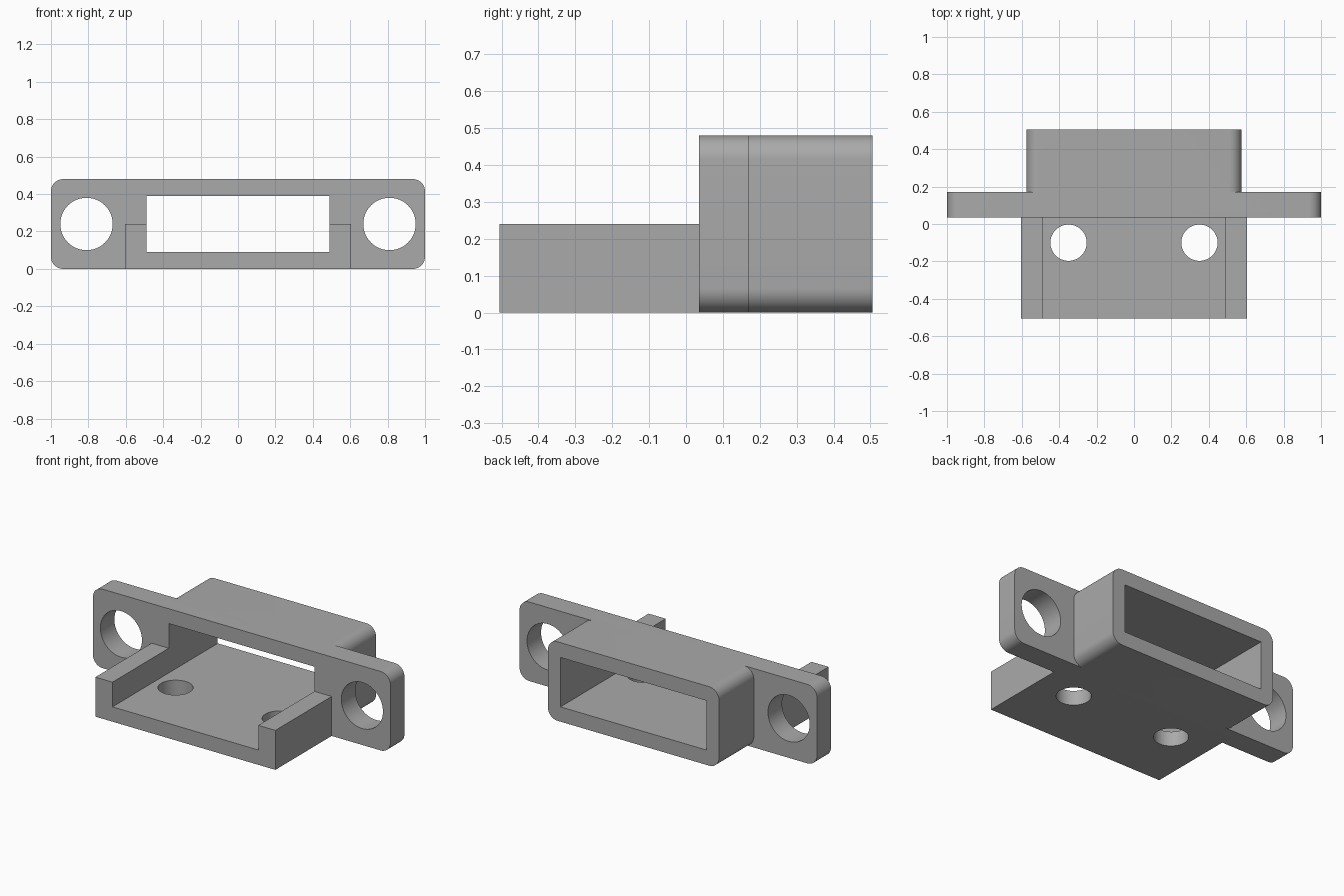
import bpy, bmesh
from math import cos, sin, pi, radians

if "Cube" in bpy.data.objects:
    bpy.data.objects.remove(bpy.data.objects["Cube"], do_unlink=True)

grey = bpy.data.materials.new("plain grey")
grey.use_nodes = True
colour = (0.4, 0.4, 0.4, 1)
grey.diffuse_color = colour
grey.node_tree.nodes["Principled BSDF"].inputs["Base Color"].default_value = colour

HEIGHT = 0.48
MID = HEIGHT / 2
FLOOR = 0.09
BACK = 0.505
PLATE_FRONT, PLATE_BACK = 0.035, 0.17


def prism(name, points, start, end, axis="Y"):
    """Extrude a closed outline along Y (points are x, z) or Z (points are x, y)."""
    def place(a, b, c):
        return (a, c, b) if axis == "Y" else (a, b, c)
    bm = bmesh.new()
    face = bm.faces.new([bm.verts.new(place(a, b, start)) for a, b in points])
    result = bmesh.ops.extrude_face_region(bm, geom=[face])
    shift = place(0, 0, end - start)
    bmesh.ops.translate(bm, vec=shift,
                        verts=[v for v in result["geom"] if isinstance(v, bmesh.types.BMVert)])
    bmesh.ops.recalc_face_normals(bm, faces=bm.faces)
    mesh = bpy.data.meshes.new(name)
    bm.to_mesh(mesh)
    bm.free()
    mesh.materials.append(grey)
    obj = bpy.data.objects.new(name, mesh)
    bpy.context.collection.objects.link(obj)
    return obj


def circle(x, y, radius, count=64):
    return [(x + radius * cos(2 * pi * i / count), y + radius * sin(2 * pi * i / count))
            for i in range(count)]


def rounded(half_width, radius, steps=10):
    """Rounded rectangle of the full height, standing on the ground."""
    points = []
    for corner, (sx, sz) in enumerate([(1, 1), (-1, 1), (-1, -1), (1, -1)]):
        for i in range(steps + 1):
            a = (corner + i / steps) * pi / 2
            points.append((sx * (half_width - radius) + radius * cos(a),
                           MID + sz * (MID - radius) + radius * sin(a)))
    return points


def combine(body, tool, operation):
    mod = body.modifiers.new(operation.title(), "BOOLEAN")
    mod.object = tool
    mod.operation = operation
    mod.solver = "EXACT"
    bpy.context.view_layer.objects.active = body
    bpy.ops.object.modifier_apply(modifier=mod.name)
    bpy.data.objects.remove(tool, do_unlink=True)


# Mounting flange with rounded ends
body = prism("connector_housing", rounded(1.0, 0.065), PLATE_FRONT, PLATE_BACK)

# Rear sleeve and front tray
combine(body, prism("rear_sleeve", rounded(0.575, 0.065), 0.1, BACK), "UNION")
tray = [(-0.605, 0), (0.605, 0), (0.605, MID), (-0.605, MID)]
combine(body, prism("front_tray", tray, -BACK, 0.1), "UNION")

# Rectangular passage through the sleeve, and the open channel of the tray
W = 0.49
window = [(-W, FLOOR), (W, FLOOR), (W, 0.39), (-W, 0.39)]
combine(body, prism("passage_cutter", window, -0.6, 0.6), "DIFFERENCE")

# Screw holes in the flange and in the tray floor
for side in (-1, 1):
    combine(body, prism("flange_hole", circle(side * 0.81, MID, 0.14), -0.1, 0.3), "DIFFERENCE")
    combine(body, prism("floor_hole", circle(side * 0.35, -0.1, 0.097), -0.1, 0.3, "Z"),
            "DIFFERENCE")

body.select_set(True)
bpy.context.view_layer.objects.active = body
bpy.ops.object.shade_smooth_by_angle(angle=radians(30))
